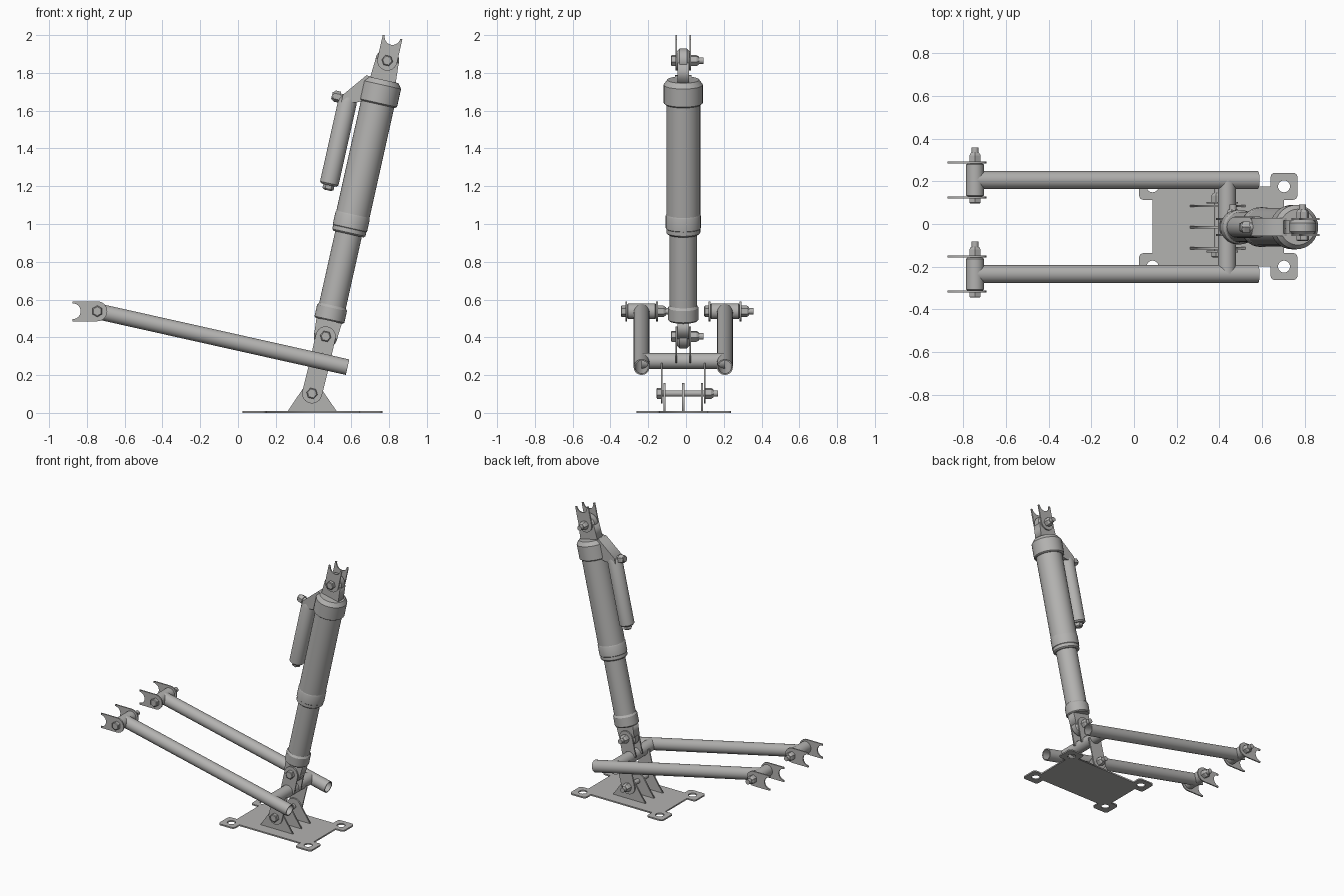
import bpy, bmesh
from math import sin, cos, pi, radians
from mathutils import Matrix, Vector

if "Cube" in bpy.data.objects:
    bpy.data.objects.remove(bpy.data.objects["Cube"])

STEEL = bpy.data.materials.new("bare_steel")
STEEL.use_nodes = True
GREY = (0.45, 0.445, 0.435, 1)
STEEL.diffuse_color = GREY
STEEL.node_tree.nodes["Principled BSDF"].inputs["Base Color"].default_value = GREY

MID = -0.0145          # y of the symmetry plane
ARM_Y = 0.2205         # arm offset from that plane
TILT = radians(12.6)   # lean of the damper
TUBE = 0.042           # tube radius
EYE = Vector((0.464, MID, 0.405))
CROSS = Vector((0.435, MID, 0.275))
PIVOT = Vector((0.392, MID, 0.103))
ARM_PIN = Vector((-0.745, MID, 0.538))
DAMPER = Matrix.Translation(EYE) @ Matrix.Rotation(TILT, 4, 'Y')
Y_AXIS = Matrix.Rotation(-pi / 2, 4, 'X')
TOP_T = 1.496          # upper eye, measured along the damper
TOP = DAMPER @ Vector((0, 0, TOP_T))


def finish(name, mesh, matrix, smooth=True):
    obj = bpy.data.objects.new(name, mesh)
    bpy.context.scene.collection.objects.link(obj)
    mesh.materials.clear()
    mesh.materials.append(STEEL)
    obj.matrix_world = matrix
    if smooth:
        bpy.ops.object.select_all(action='DESELECT')
        obj.select_set(True)
        bpy.context.view_layer.objects.active = obj
        bpy.ops.object.shade_smooth_by_angle(angle=radians(30))
    return obj


def lathe(name, profile, matrix, sides=32, hollow=False):
    """Turn (radius, height) points about local z; cap the ends unless hollow."""
    bm = bmesh.new()
    rings = [[bm.verts.new((r * cos(2 * pi * i / sides), r * sin(2 * pi * i / sides), z))
              for i in range(sides)] for r, z in profile]
    pairs = list(zip(rings, rings[1:]))
    if hollow:
        pairs.append((rings[-1], rings[0]))
    else:
        bm.faces.new(rings[0])
        bm.faces.new(rings[-1])
    for a, b in pairs:
        for i in range(sides):
            j = (i + 1) % sides
            bm.faces.new((a[i], a[j], b[j], b[i]))
    bmesh.ops.recalc_face_normals(bm, faces=bm.faces)
    mesh = bpy.data.meshes.new(name)
    bm.to_mesh(mesh)
    bm.free()
    return finish(name, mesh, matrix, sides > 6)


def plate(name, loops, thickness, matrix):
    """Flat plate from outline loops; inner loops become holes."""
    curve = bpy.data.curves.new(name, 'CURVE')
    curve.dimensions = '2D'
    curve.fill_mode = 'BOTH'
    curve.extrude = thickness / 2
    for loop in loops:
        spline = curve.splines.new('POLY')
        spline.points.add(len(loop) - 1)
        for point, (x, y) in zip(spline.points, loop):
            point.co = (x, y, 0, 1)
        spline.use_cyclic_u = True
    helper = bpy.data.objects.new(name + "_outline", curve)
    mesh = bpy.data.meshes.new_from_object(helper)
    bpy.data.objects.remove(helper)
    return finish(name, mesh, matrix, False)


def arc(cx, cy, r, start, end, steps=12):
    return [(cx + r * cos(radians(start + (end - start) * i / steps)),
             cy + r * sin(radians(start + (end - start) * i / steps)))
            for i in range(steps + 1)]


def upright(pos, angle=0.0):
    """Stand a plate in the xz plane, its local y turned by angle from z."""
    return Matrix.Translation(pos) @ Matrix.Rotation(angle, 4, 'Y') @ Matrix.Rotation(pi / 2, 4, 'X')


def bolt(name, pos, half, angle=0.0):
    m = Matrix.Translation(pos) @ Matrix.Rotation(angle, 4, 'Y') @ Y_AXIS
    lathe(name + "_head", [(0.024, -half - 0.024), (0.03, -half - 0.02), (0.03, -half)], m, 6)
    lathe(name + "_nut", [(0.03, half), (0.03, half + 0.03), (0.022, half + 0.042)], m, 6)
    lathe(name + "_shank", [(0.017, -half - 0.01), (0.017, half + 0.066)], m, 16)


def bracket(name, pos, angle, length, half):
    """Pair of tabs: round at the bolt, notched for a tube at the far end."""
    w = 0.053
    outline = arc(0, 0, w, 180, 360) + [(w, length)] + arc(0, length, TUBE, 0, -180) + [(-w, length)]
    for side, y in (("front", -half), ("back", half)):
        plate(f"{name}_{side}_tab", [outline], 0.009, upright(pos + Vector((0, y, 0)), angle))
    bolt(name + "_bolt", pos, half + 0.004, angle)


def tube(name, start, end):
    d = end - start
    m = Matrix.Translation(start) @ d.to_track_quat('Z', 'Y').to_matrix().to_4x4()
    n, r = d.length, TUBE - 0.007
    lathe(name, [(TUBE, 0), (TUBE, n), (r, n), (r, 0)], m, hollow=True)


# Base plate with four drilled corner ears
hx, hy, e, r = 0.308, 0.188, 0.063, 0.02
ear = ([(hx, hy - e)] + arc(hx + e - r, hy - e + r, r, -90, 0, 4)
       + arc(hx + e - r, hy + e - r, r, 0, 90, 4)
       + arc(hx - e + r, hy + e - r, r, 90, 180, 4) + [(hx - e, hy)])
outline, holes = [], []
for sx, sy in ((1, 1), (-1, 1), (-1, -1), (1, -1)):
    part = [(sx * x, sy * y) for x, y in ear]
    outline += part if sx * sy > 0 else part[::-1]
    holes.append(arc(sx * hx, sy * hy, 0.028, 0, 345, 23))
plate("base_plate", [outline] + holes, 0.01, Matrix.Translation((0.395, MID + 0.003, 0.005)))

# Base gussets and the link up to the cross tube
gusset = [(-0.132, -0.098), (0.133, -0.098)] + arc(0, 0, 0.055, 25, 155)
for label, y in (("front", -0.099), ("middle", 0), ("back", 0.099)):
    plate(label + "_gusset", [gusset], 0.011, upright(PIVOT + Vector((0, y, 0))))
link = CROSS - PIVOT
bracket("base_link", PIVOT, Vector((link.z, link.x)).angle_signed(Vector((1, 0))), link.length, 0.114)

# Swing arm: cross tube, two long tubes, end bushings and weld-on tabs
side_y = Vector((0, ARM_Y, 0))
tube("cross_tube", CROSS - side_y, CROSS + side_y)
for label, s in (("right", -1), ("left", 1)):
    pin = ARM_PIN + s * side_y
    tube(label + "_arm", pin, Vector((0.58, pin.y, 0.242)))
    lathe(label + "_arm_bushing", [(0.034, -0.077), (TUBE, -0.072), (TUBE, 0.072), (0.034, 0.077)],
          Matrix.Translation(pin) @ Y_AXIS)
    bracket(label + "_arm", pin, -pi / 2, 0.13, 0.082)

# Damper eyes, necks and their tabs
for label, t, inner, pos, turn, length in (("lower", 0, 0.1, EYE, pi, 0.132),
                                           ("upper", TOP_T, 1.38, TOP, 0, 0.128)):
    lathe(label + "_eye", [(0.048, -0.035), (0.063, -0.02), (0.063, 0.02), (0.048, 0.035)],
          Matrix.Translation(pos) @ Y_AXIS)
    neck = [(-0.062, t), (0.062, t), (0.07, inner), (-0.07, inner)]
    plate(label + "_neck", [neck], 0.062, DAMPER @ Matrix.Rotation(pi / 2, 4, 'X'))
    bracket(label + "_eye", pos, TILT + turn, length, 0.037)

# Damper body
lathe("damper_collar", [(0.074, 0.085), (0.081, 0.092), (0.081, 0.155), (0.072, 0.168)], DAMPER)
lathe("damper_rod", [(0.072, 0.15), (0.072, 0.6)], DAMPER)
lathe("damper_cylinder", [(0.082, 0.555), (0.09, 0.563), (0.09, 1.3)], DAMPER)
lathe("damper_seal_ring", [(0.09, 0.585), (0.093, 0.588), (0.093, 0.655), (0.09, 0.662)], DAMPER)
lathe("damper_cap", [(0.095, 1.26), (0.104, 1.267), (0.104, 1.365), (0.084, 1.392)], DAMPER)

# Side reservoir with bridge, valve and bottom plug
RES = DAMPER @ Matrix.Translation((-0.158, 0, 0))
lathe("reservoir", [(0.04, 0.785), (0.05, 0.795), (0.05, 1.235), (0.042, 1.262), (0.02, 1.275)], RES)
lathe("reservoir_plug", [(0.02, 0.757), (0.03, 0.765), (0.03, 0.8)], RES, 6)
plate("reservoir_bridge", [[(-0.04, 1.39), (-0.09, 1.397), (-0.19, 1.268), (-0.19, 1.23),
                            (-0.112, 1.243), (-0.04, 1.28)]], 0.085,
      DAMPER @ Matrix.Rotation(pi / 2, 4, 'X'))
VALVE = DAMPER @ Matrix.Translation((-0.158, 0, 1.252)) @ Matrix.Rotation(-pi / 2, 4, 'Y')
lathe("valve_stem", [(0.02, 0), (0.02, 0.088)], VALVE, 16)
lathe("valve_nut", [(0.03, 0.045), (0.03, 0.072), (0.024, 0.08)], VALVE, 6)
